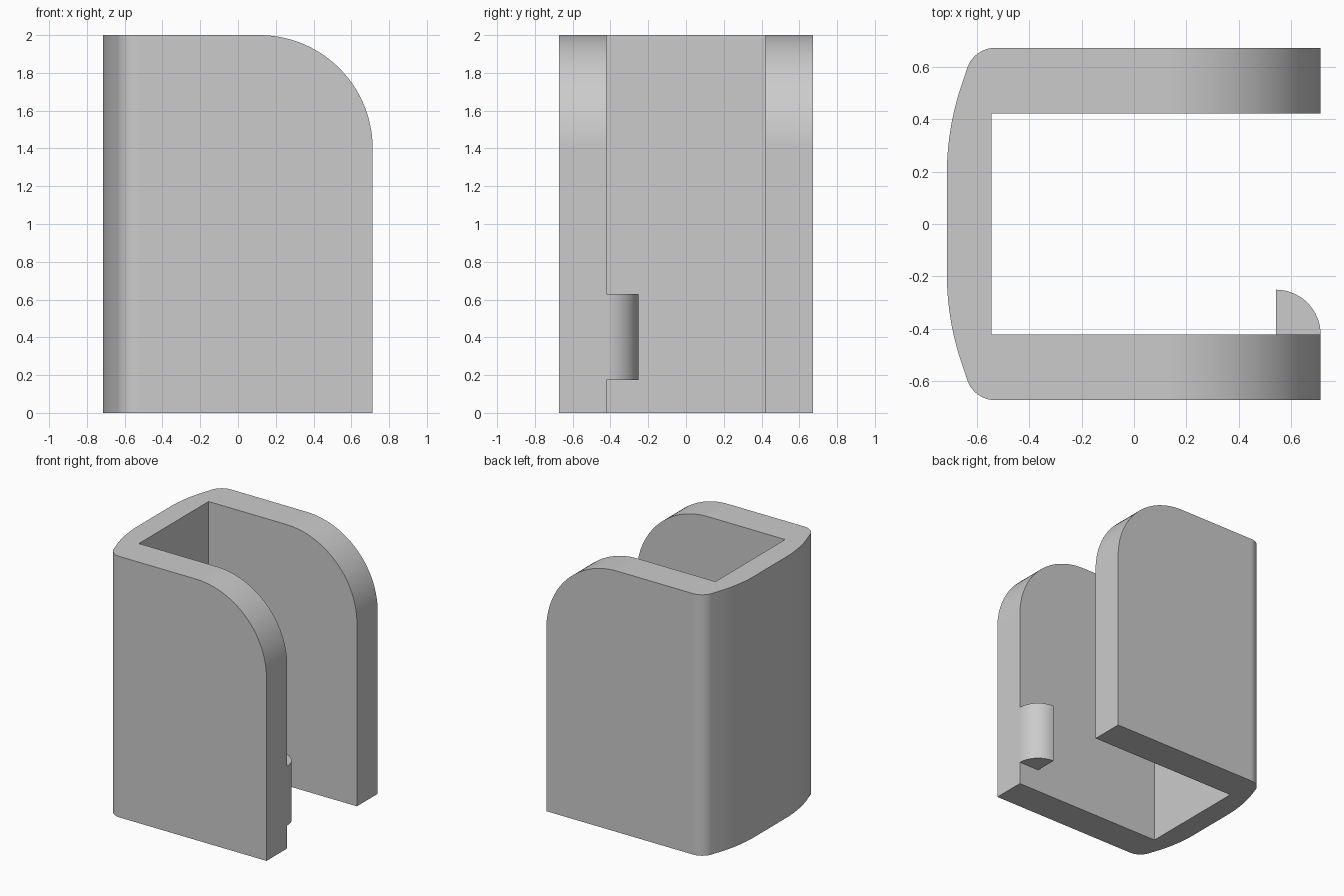
import bpy, bmesh
from math import sin, cos, pi, radians

cube = bpy.data.objects.get("Cube")
if cube:
    bpy.data.objects.remove(cube, do_unlink=True)

grey = bpy.data.materials.new("plain grey")
grey.use_nodes = True
colour = (0.6, 0.6, 0.6, 1)
grey.diffuse_color = colour
grey.node_tree.nodes["Principled BSDF"].inputs["Base Color"].default_value = colour


def arc(cx, cy, r, start, end, steps):
    """Points on a circle, angles in degrees."""
    angles = [radians(start + (end - start) * i / steps) for i in range(steps + 1)]
    return [(cx + r * cos(a), cy + r * sin(a)) for a in angles]


def prism(name, outline, bottom, top, rounded=None):
    """Extrude an outline upwards, optionally rounding the top edges at x = rounded."""
    bm = bmesh.new()
    base = bm.faces.new([bm.verts.new((x, y, bottom)) for x, y in outline])
    solid = bmesh.ops.extrude_face_region(bm, geom=[base])["geom"]
    lifted = [v for v in solid if isinstance(v, bmesh.types.BMVert)]
    bmesh.ops.translate(bm, verts=lifted, vec=(0, 0, top - bottom))
    bmesh.ops.recalc_face_normals(bm, faces=bm.faces)
    if rounded is not None:
        edges = [e for e in bm.edges
                 if all(v.co.z > top - 0.001 and abs(v.co.x - rounded) < 0.001 for v in e.verts)]
        bmesh.ops.bevel(bm, geom=edges, offset=0.6, offset_type='OFFSET',
                        segments=28, profile=0.5, affect='EDGES')
        bmesh.ops.recalc_face_normals(bm, faces=bm.faces)
    mesh = bpy.data.meshes.new(name)
    bm.to_mesh(mesh)
    bm.free()
    mesh.materials.append(grey)
    obj = bpy.data.objects.new(name, mesh)
    bpy.context.collection.objects.link(obj)
    bpy.ops.object.select_all(action='DESELECT')
    obj.select_set(True)
    bpy.context.view_layer.objects.active = obj
    bpy.ops.object.shade_smooth_by_angle(angle=pi / 6)
    normals = obj.modifiers.new("even shading", 'WEIGHTED_NORMAL')
    normals.keep_sharp = True
    return obj


# Channel: two side walls joined by a gently bowed back wall
END, OUT, IN = 0.713, 0.673, 0.422
half = [(-0.545, IN), (END, IN), (END, OUT)]
half += arc(-0.53, OUT - 0.113, 0.113, 90, 158, 12)
half += arc(0.35, 0.19, 1.065, 158, 180, 12)[1:]
channel = half + [(x, -y) for x, y in reversed(half)]
prism("channel_body", channel, 0, 2, rounded=END)

# Quarter-round catch on the inside of the front wall
catch = [(0.542, -IN - 0.02), (END, -IN - 0.02)] + arc(0.542, -IN, END - 0.542, 0, 90, 16)
prism("inner_catch", catch, 0.175, 0.63)
